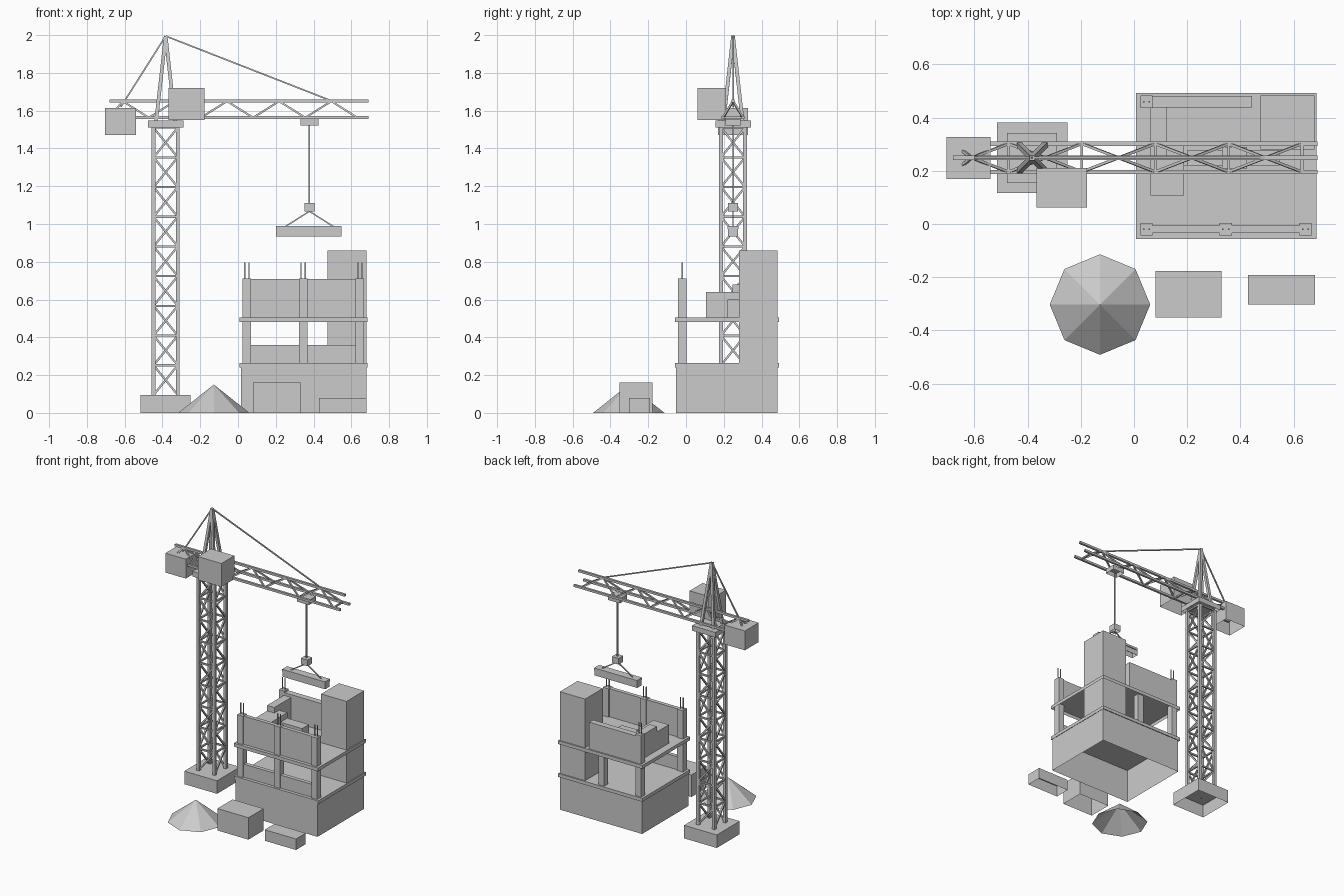
import bpy, bmesh
from mathutils import Vector

if "Cube" in bpy.data.objects:
    bpy.data.objects.remove(bpy.data.objects["Cube"])

# single flat colour
GREY = (0.6, 0.6, 0.6, 1)
mat = bpy.data.materials.new("light_grey")
mat.use_nodes = True
mat.diffuse_color = GREY
mat.node_tree.nodes["Principled BSDF"].inputs["Base Color"].default_value = GREY


def finish(name, bm):
    mesh = bpy.data.meshes.new(name)
    bm.to_mesh(mesh)
    bm.free()
    mesh.materials.append(mat)
    obj = bpy.data.objects.new(name, mesh)
    bpy.context.collection.objects.link(obj)
    return obj


def box(name, x, y, z):
    """Box between (min, max) pairs, open underneath."""
    bm = bmesh.new()
    bmesh.ops.create_cube(bm, size=1)
    for v in bm.verts:
        v.co = [a + (b - a) * (c + 0.5) for (a, b), c in zip((x, y, z), v.co)]
    bm.normal_update()
    bmesh.ops.delete(bm, geom=[f for f in bm.faces if f.normal.z < -0.5],
                     context='FACES_ONLY')
    return finish(name, bm)


def around(c, half):
    return (c - half, c + half)


def bars(name, segments, width):
    """Square bars of the given width along each (start, end) segment."""
    bm = bmesh.new()
    for a, b in segments:
        a, b = Vector(a), Vector(b)
        d = b - a
        new = bmesh.ops.create_cube(bm, size=1)["verts"]
        side = Vector((0, 1, 0)) if abs(d.normalized().y) < 0.9 else Vector((1, 0, 0))
        u = d.cross(side).normalized()
        w = d.cross(u).normalized()
        for v in new:
            c = v.co.copy()
            v.co = a + d * (c.z + 0.5) + u * c.x * width + w * c.y * width
    bmesh.ops.recalc_face_normals(bm, faces=bm.faces)
    return finish(name, bm)


# tower crane mast
TX, TY = -0.383, 0.249
box("crane_base", around(TX, 0.132), around(TY, 0.132), (0, 0.095))
R, Z0, Z1, CELLS = 0.064, 0.095, 1.51, 9
corners = [(TX - R, TY - R), (TX + R, TY - R), (TX + R, TY + R), (TX - R, TY + R)]
bars("mast_legs", [((*c, Z0), (*c, Z1)) for c in corners], 0.021)
step = (Z1 - Z0) / CELLS
braces = []
for i in range(CELLS):
    lo, hi = Z0 + i * step, Z0 + (i + 1) * step
    for k in range(4):
        a, b = corners[k], corners[(k + 1) % 4]
        if i % 2:
            a, b = b, a
        braces += [((*a, lo), (*b, hi)), ((*a, hi), (*b, hi))]
bars("mast_braces", braces, 0.011)
box("turntable", around(TX, 0.094), around(TY, 0.094), (1.51, 1.547))

# triangular jib
LOW, TOP, W = 1.563, 1.65, 0.053
X0, X1 = -0.68, 0.69
bars("jib_chords", [((X0, TY + dy, z), (X1, TY + dy, z))
                    for dy, z in ((-W, LOW), (W, LOW), (0, TOP))], 0.016)
lattice = []
nodes = [-0.61 + 0.138 * i for i in range(10)]
for i, x in enumerate(nodes):
    for s in (-W, W):
        if i % 2 == 0:
            for dx in (-0.138, 0.138):
                end = max(x + dx, X0)
                lattice.append(((x, TY, TOP), (end, TY + s, LOW)))
    if i % 2:
        lattice.append(((x, TY - W, LOW), (x, TY + W, LOW)))
bars("jib_lattice", lattice, 0.01)

# tower head and stays
APEX = (TX, TY, 1.995)
bars("head_legs", [((TX + sx * 0.05, TY + sy * 0.05, 1.547), APEX)
                   for sx in (-1, 1) for sy in (-1, 1)], 0.019)
bars("jib_stays", [(APEX, (0.5, TY, TOP)), (APEX, (-0.62, TY, 1.62))], 0.008)
box("counterweight", (-0.705, -0.54), around(TY, 0.079), (1.472, 1.613))
box("cab", (-0.367, -0.177), (0.062, 0.211), (1.55, 1.72))

# trolley, hook and load
HX = 0.378
box("trolley", around(HX, 0.047), around(TY, 0.04), (1.522, 1.555))
bars("hoist_rope", [((HX, TY, 1.1), (HX, TY, 1.53))], 0.008)
box("hook_block", around(HX, 0.027), around(TY, 0.026), (1.065, 1.11))
bars("slings", [((HX, TY, 1.067), (HX + s * 0.125, TY, 0.988)) for s in (-1, 1)], 0.007)
box("load_beam", around(0.374, 0.173), around(TY, 0.026), (0.935, 0.973))
box("load_beam_cap", around(0.374, 0.173), around(TY, 0.029), (0.973, 0.99))

# building shell
box("ground_storey", (0.015, 0.679), (-0.053, 0.484), (0, 0.245))
for name, z in (("first_slab", 0.24), ("second_slab", 0.48)):
    box(name, (0.007, 0.686), (-0.057, 0.493), (z, z + 0.025))
box("stair_core", (0.475, 0.679), (0.28, 0.484), (0.265, 0.86))

# columns with starter bars
FRONT, BACK = -0.02, 0.46
rebar = []
for i, (x, y) in enumerate([(0.047, FRONT), (0.345, FRONT), (0.645, FRONT),
                            (0.047, BACK), (0.345, BACK)]):
    top = 0.712 if i < 4 else 0.48
    box(f"column_{i + 1}", around(x, 0.023), around(y, 0.023), (0.265, top))
    if i < 4:
        rebar += [((x + s, y, 0.7), (x + s, y, 0.795)) for s in (-0.011, 0.011)]
bars("starter_bars", rebar, 0.006)

# partial walls
box("front_sill_wall", (0.047, 0.645), around(FRONT, 0.014), (0.265, 0.36))
box("front_upper_wall", (0.047, 0.645), around(FRONT, 0.014), (0.505, 0.71))
box("back_upper_wall", (0.047, 0.443), around(BACK, 0.022), (0.505, 0.7))
box("inner_wall", (0.063, 0.122), (0.245, 0.44), (0.505, 0.68))
box("inner_block", (0.063, 0.188), (0.107, 0.3), (0.505, 0.64))
box("inner_return", (0.188, 0.363), (0.22, 0.3), (0.505, 0.6))

# site materials
box("large_crate", (0.08, 0.33), (-0.351, -0.177), (0, 0.16))
box("small_crate", (0.428, 0.68), (-0.303, -0.191), (0, 0.08))
bm = bmesh.new()
bmesh.ops.create_cone(bm, cap_ends=False, segments=8, radius1=0.189, radius2=0, depth=0.15)
bmesh.ops.translate(bm, verts=bm.verts, vec=(-0.128, -0.303, 0.075))
bmesh.ops.remove_doubles(bm, verts=bm.verts, dist=0.0001)
finish("sand_pile", bm)
